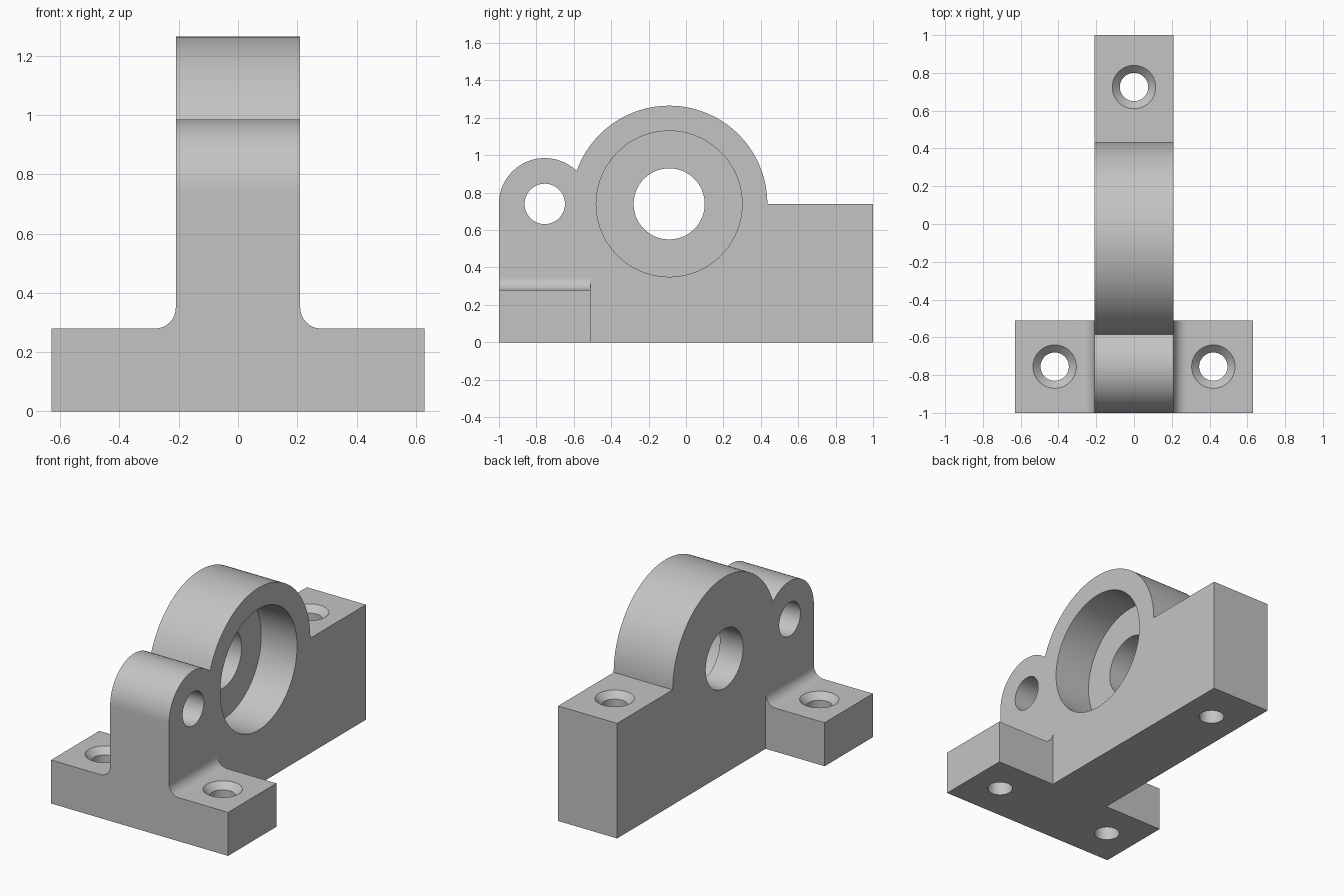
import bpy, math
from mathutils import Matrix

cube = bpy.data.objects.get("Cube")
if cube:
    bpy.data.objects.remove(cube)

HALF = 0.21            # half thickness of the upright plate
AXIS_Z = 0.74          # height of both bores
BORE_Y, LUG_Y = -0.09, -0.755
BORE_R, LUG_R = 0.525, 0.245
PAD_Z, FILLET = 0.28, 0.07

grey = bpy.data.materials.new("plain grey")
grey.use_nodes = True
grey.diffuse_color = (0.55, 0.55, 0.55, 1)
grey.node_tree.nodes["Principled BSDF"].inputs["Base Color"].default_value = (0.55, 0.55, 0.55, 1)


def make_object(name, verts, faces):
    mesh = bpy.data.meshes.new(name)
    mesh.from_pydata(verts, [], faces)
    mesh.materials.append(grey)
    obj = bpy.data.objects.new(name, mesh)
    bpy.context.collection.objects.link(obj)
    return obj


def loft(name, rings):
    """Closed solid through rings of equal length, capped at both ends."""
    n = len(rings[0])
    verts = [p for ring in rings for p in ring]
    faces = [tuple(reversed(range(n))), tuple(range(len(verts) - n, len(verts)))]
    for k in range(len(rings) - 1):
        for i in range(n):
            j = (i + 1) % n
            faces.append((k * n + i, k * n + j, k * n + n + j, k * n + n + i))
    return make_object(name, verts, faces)


def arc(cx, cy, r, start, end, steps):
    angles = [start + (end - start) * i / steps for i in range(steps + 1)]
    return [(cx + r * math.cos(a), cy + r * math.sin(a)) for a in angles]


def turned(name, stations, place, steps=64):
    """Round cutter along z from (height, radius) stations, then placed."""
    rings = [[(x, y, z) for x, y in arc(0, 0, r, 0, math.tau, steps)[:-1]] for z, r in stations]
    obj = loft(name, rings)
    obj.data.transform(place)
    return obj


def combine(target, other, operation):
    mod = target.modifiers.new(other.name, 'BOOLEAN')
    mod.operation, mod.object, mod.solver = operation, other, 'EXACT'
    bpy.context.view_layer.objects.active = target
    bpy.ops.object.modifier_apply(modifier=mod.name)
    bpy.data.objects.remove(other)


# Upright plate: side outline with the large and small rounded tops
dist = BORE_Y - LUG_Y
along = (dist ** 2 + LUG_R ** 2 - BORE_R ** 2) / (2 * dist)
rise = math.sqrt(LUG_R ** 2 - along ** 2)
outline = [(-1, 0), (1, 0), (1, AXIS_Z)]
outline += arc(BORE_Y, AXIS_Z, BORE_R, 0, math.atan2(rise, along - dist), 64)
outline += arc(LUG_Y, AXIS_Z, LUG_R, math.atan2(rise, along), math.pi, 40)[1:]
bracket = loft("bearing_bracket", [[(x, y, z) for y, z in outline] for x in (-HALF, HALF)])

# Front mounting feet with fillets against the plate
side = [(0.63, 0), (0.63, PAD_Z)]
side += arc(HALF + FILLET, PAD_Z + FILLET, FILLET, -math.pi / 2, -math.pi, 16)
side += [(-x, z) for x, z in reversed(side)]
feet = loft("mounting_feet", [[(x, y, z) for x, z in side] for y in (-0.51, -1)])
combine(bracket, feet, 'UNION')

# Cross bores: lug hole, stepped main bore open on the +x side
sideways = Matrix.Rotation(math.pi / 2, 4, 'Y')


def across(y):
    return Matrix.Translation((0, y, AXIS_Z)) @ sideways


combine(bracket, turned("lug_hole", [(-0.5, 0.108), (0.5, 0.108)], across(LUG_Y)), 'DIFFERENCE')
floor_x = HALF - 0.255
bore = [(-0.5, 0.19), (floor_x, 0.19), (floor_x, 0.39), (0.5, 0.39)]
combine(bracket, turned("main_bore", bore, across(BORE_Y), 96), 'DIFFERENCE')

# Countersunk bolt holes
sink = 0.04
for x, y, top in ((-0.42, LUG_Y, PAD_Z), (0.42, LUG_Y, PAD_Z), (0, 0.725, AXIS_Z)):
    shape = [(-0.1, 0.075), (top - sink, 0.075), (top, 0.115), (top + 0.02, 0.135)]
    hole = turned("bolt_hole", shape, Matrix.Translation((x, y, 0)), 48)
    combine(bracket, hole, 'DIFFERENCE')

# Smooth curves, crisp edges
bpy.ops.object.select_all(action='DESELECT')
bracket.select_set(True)
bpy.context.view_layer.objects.active = bracket
bpy.ops.object.shade_smooth_by_angle(angle=math.radians(25))
